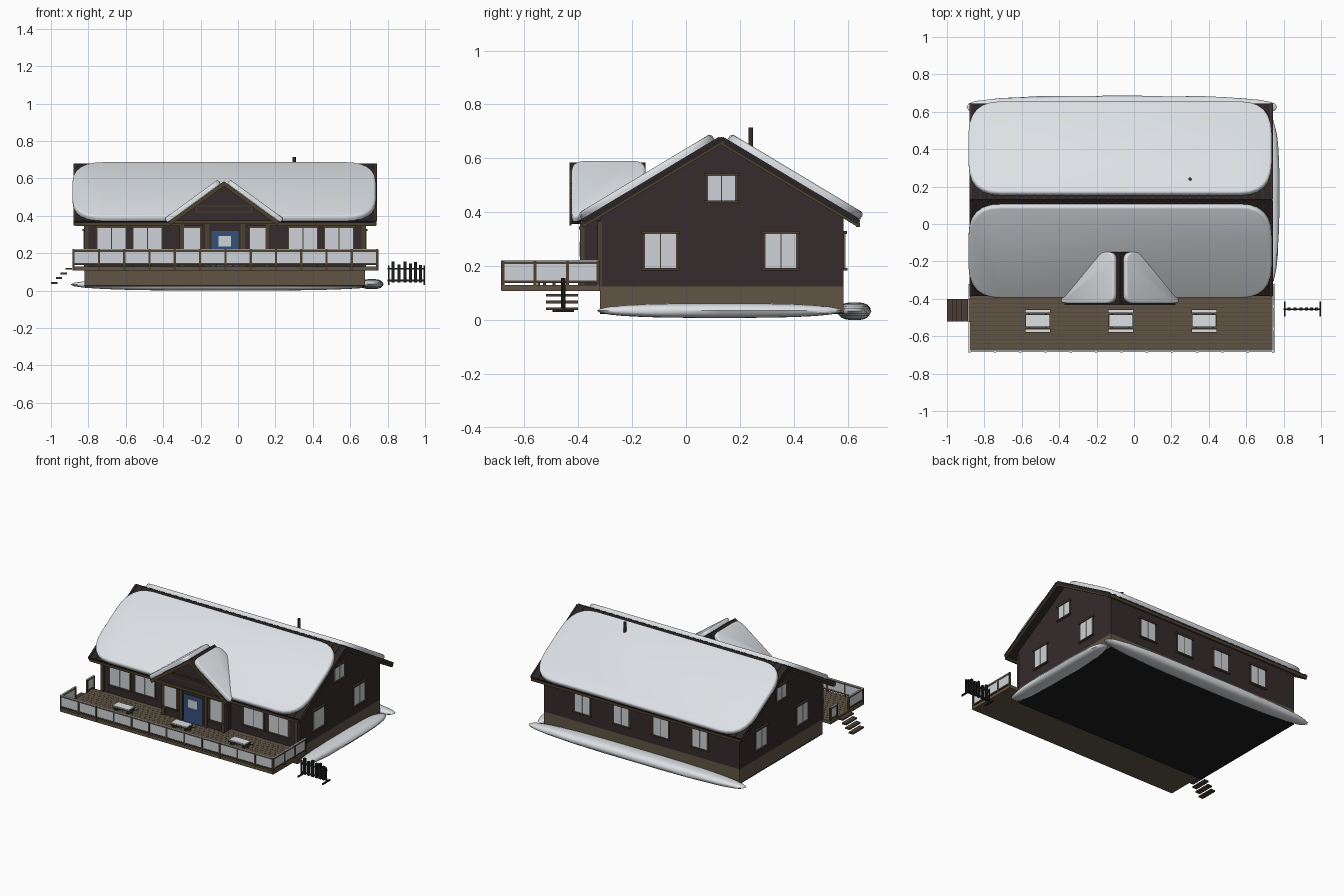
import bpy, bmesh, math, random
from mathutils import Vector

if "Cube" in bpy.data.objects:
    bpy.data.objects.remove(bpy.data.objects["Cube"])

random.seed(4)


def mat(name, r, g, b):
    m = bpy.data.materials.new(name)
    m.diffuse_color = (r, g, b, 1)
    m.use_nodes = True
    m.node_tree.nodes["Principled BSDF"].inputs["Base Color"].default_value = m.diffuse_color
    return m


WALL = mat("dark_wall_wood", .036, .024, .025)
ROOF = mat("roof_boards", .022, .017, .016)
DECK = mat("deck_wood", .115, .09, .058)
TRIM = mat("trim_wood", .075, .052, .03)
SNOW = mat("snow", .72, .75, .78)
GLASS = mat("pale_glass", .62, .65, .68)
BLUE = mat("blue_door", .035, .085, .19)
BLACK = mat("black_metal", .012, .012, .012)
STEP = mat("step_wood", .07, .045, .035)


def finish(name, bm, m, smooth=False):
    bmesh.ops.recalc_face_normals(bm, faces=bm.faces)
    me = bpy.data.meshes.new(name)
    bm.to_mesh(me)
    bm.free()
    me.materials.append(m)
    ob = bpy.data.objects.new(name, me)
    bpy.context.collection.objects.link(ob)
    if smooth:
        bpy.ops.object.select_all(action='DESELECT')
        ob.select_set(True)
        bpy.context.view_layer.objects.active = ob
        bpy.ops.object.shade_smooth_by_angle(angle=math.radians(50))
    return ob


def boxes(name, m, *bounds):
    """One object from boxes given as (x0, x1, y0, y1, z0, z1)."""
    bm = bmesh.new()
    for x0, x1, y0, y1, z0, z1 in bounds:
        vs = bmesh.ops.create_cube(bm, size=1)['verts']
        for v in vs:
            v.co = ((x0 + x1) / 2 + v.co.x * (x1 - x0),
                    (y0 + y1) / 2 + v.co.y * (y1 - y0),
                    (z0 + z1) / 2 + v.co.z * (z1 - z0))
    return finish(name, bm, m)


def sheet(name, pts, offset, m, bevel=0):
    """Extrude a flat outline by an offset, optionally rounding its far rim."""
    bm = bmesh.new()
    f = bm.faces.new([bm.verts.new(p) for p in pts])
    new = bmesh.ops.extrude_face_region(bm, geom=[f], use_keep_orig=True)['geom']
    top = [g for g in new if isinstance(g, bmesh.types.BMFace)][0]
    bmesh.ops.translate(bm, verts=top.verts, vec=offset)
    if bevel:
        bmesh.ops.bevel(bm, geom=list(top.edges), offset=bevel, segments=3,
                        profile=.5, affect='EDGES')
    return finish(name, bm, m, bool(bevel))


def rounded(poly, r, n=7):
    """Round the corners of a 2D outline."""
    out = []
    for i, p in enumerate(poly):
        p = Vector(p)
        a, b = Vector(poly[i - 1]), Vector(poly[(i + 1) % len(poly)])
        a = p + (a - p).normalized() * min(r, (a - p).length * .45)
        b = p + (b - p).normalized() * min(r, (b - p).length * .45)
        for k in range(n):
            t = k / (n - 1)
            out.append(a * (1 - t) ** 2 + p * 2 * t * (1 - t) + b * t * t)
    return out


X0, X1, Y0, Y1, RIDGE = -.82, .68, -.32, .585, .13

# House body
boxes("foundation", DECK, (X0, X1, Y0, Y1, .03, .125))
boxes("floor_underside", BLACK, (X0, X1, Y0, Y1, .022, .03))
sheet("house_walls", [(X0, Y0, .125), (X0, Y1, .125), (X0, Y1, .4), (X0, RIDGE, .672), (X0, Y0, .4)],
      (X1 - X0, 0, 0), WALL)
boxes("entry_walls", WALL, (-.31, .17, -.385, Y0, .125, .385))
boxes("corner_boards", TRIM, *[(x - .012, x + .012, y - .008, y + .008, .125, .365)
                              for x, y in ((X0 + .008, Y0), (X1 - .008, Y0), (-.3, -.385), (.16, -.385),
                                           (-.165, -.385), (.025, -.385))])

# Main roof, battens, edge boards and snow on both slopes
for s, side in ((-1, "front"), (1, "back")):
    nrm = Vector((0, s * .6, 1)).normalized()

    def on_roof(x, d, s=s):
        return Vector((x, RIDGE + s * d, .68 - .6 * d))
    sheet(side + "_roof", [on_roof(-.88, 0), on_roof(.74, 0), on_roof(.74, .515), on_roof(-.88, .515)],
          -nrm * .018, ROOF)
    for i in range(34):
        x = -.875 + i * .0487
        sheet(side + "_roof_batten", [on_roof(x, .005), on_roof(x + .01, .005),
                                      on_roof(x + .01, .512), on_roof(x, .512)], nrm * .004, WALL)
    for x in (-.88, .73):
        sheet(side + "_edge_board", [on_roof(x, 0), on_roof(x + .01, 0), on_roof(x + .01, .517),
                                     on_roof(x, .517)], -nrm * .026, TRIM)
    outline = rounded([(-.885, .022), (.737, .022), (.737, .515), (-.885, .515)], .17)
    sheet(side + "_roof_snow", [on_roof(*p) + nrm * .002 for p in outline], nrm * .028, SNOW, .014)
    y = RIDGE + s * .508
    boxes(side + "_gutter", TRIM, (-.87, .735, y - .007, y + .007, .345, .362))

# Entry gable with its own snowy roof
CX = -.075
sheet("entry_gable", [(CX - .27, -.41, .37), (CX + .27, -.41, .37), (CX, -.41, .575)], (0, .26, 0), WALL)
boxes("entry_beam", TRIM, (CX - .28, CX + .28, -.422, -.38, .357, .376))
boxes("blank_sign_frame", TRIM, (CX - .15, CX + .15, -.416, -.41, .418, .455))
boxes("blank_sign", WALL, (CX - .144, CX + .144, -.419, -.414, .423, .450))
for s, side in ((-1, "left"), (1, "right")):
    nrm = Vector((s * .73, 0, 1)).normalized()

    def on_gable(d, y, s=s):
        return Vector((CX + s * d, y, .585 - .73 * d))
    sheet(side + "_entry_roof", [on_gable(*p) for p in
          ((0, -.43), (.295, -.43), (.295, -.40), (.10, -.15), (0, -.15))], -nrm * .016, ROOF)
    sheet(side + "_entry_edge_board", [on_gable(*p) for p in
          ((0, -.433), (.297, -.433), (.297, -.424), (0, -.424))], -nrm * .022, TRIM)
    outline = rounded([(.017, -.425), (.305, -.425), (.30, -.395), (.105, -.15), (.017, -.15)], .05)
    sheet(side + "_entry_snow", [on_gable(*p) + nrm * .001 for p in outline], nrm * .026, SNOW, .011)


def window(name, axis, plane, out, c, w, z0, z1, panes=2):
    """Window on a wall; axis is the wall's normal axis, out its sign."""
    def slab(a0, a1, depth, b0, b1):
        lo, hi = sorted((plane - out * .004, plane + out * depth))
        return (lo, hi, a0, a1, b0, b1) if axis == 'x' else (a0, a1, lo, hi, b0, b1)
    h = w / 2
    boxes(name + "_frame", TRIM, slab(c - h - .004, c + h + .004, .004, z0, z1),
          slab(c - h - .012, c + h + .012, .012, z1 - .005, z1 + .006),
          slab(c - h - .012, c + h + .012, .014, z0 - .006, z0 + .003))
    pw = w / panes
    boxes(name + "_panes", GLASS, *[slab(c - h + i * pw + .002, c - h + (i + 1) * pw - .002,
                                         .007, z0 + .004, z1 - .006) for i in range(panes)])


for plane, out, side in ((X1, 1, "right"), (X0, -1, "left")):
    for c in (-.095, .352):
        window(side + "_window", 'x', plane, out, c, .118, .19, .325)
    window(side + "_attic_window", 'x', plane, out, .132, .105, .44, .54)
for x in (.38, .08, -.22, -.52):
    window("back_window", 'y', Y1, 1, x, .115, .19, .325)
for x in (-.676, -.484, .348, .54):
    window("front_window", 'y', Y0, -1, x, .152, .19, .342)
for x in (-.249, .112):
    window("entry_window", 'y', -.385, -1, x, .098, .19, .342, 1)

# Front door
boxes("front_door", BLUE, (-.142, .002, -.392, -.38, .13, .318))
boxes("door_pane", GLASS, (-.105, -.038, -.396, -.39, .235, .292))

# Deck with plank grooves
boxes("deck", DECK, (-.885, .75, -.685, Y0, .108, .13))
boxes("deck_grooves", TRIM, *[(-.87, .735, y, y + .0015, .129, .1306)
                              for y in [-.665 + i * .024 for i in range(14)]])

# Railing
step_x = 1.623 / 12
posts = [(-.879 + i * step_x, -.68) for i in range(13)]
posts += [(.744, y) for y in (-.56, -.44, -.326)] + [(-.879, y) for y in (-.525, -.395, -.326)]
boxes("railing_posts", TRIM, *[(x - .006, x + .006, y - .006, y + .006, .11, .22) for x, y in posts])
runs = [(-.879, .744, -.683, -.677), (.741, .747, -.68, -.326),
        (-.882, -.876, -.68, -.525), (-.882, -.876, -.395, -.326)]
boxes("railing_panels", GLASS, *[(a, b, c, d, .147, .208) for a, b, c, d in runs])
boxes("railing_rails", TRIM, *[(a - .002, b + .002, c - .002, d + .002, z0, z1)
                               for a, b, c, d in runs for z0, z1 in ((.138, .147), (.208, .218))])
boxes("railing_snow", SNOW, *[(a - .002, b + .002, c - .002, d + .002, .218, .222) for a, b, c, d in runs])

# Side steps
boxes("side_steps", STEP, *[(-1 + i * .026, -.966 + i * .026, -.52, -.40, .037 + i * .025, .047 + i * .025)
                            for i in range(4)])

# Picnic tables
for x in (-.515, -.07, .375):
    y = -.518
    boxes("picnic_table", TRIM, (x - .065, x + .065, y - .034, y + .034, .168, .175),
          *[(x - .068, x + .068, y + s * .052 - .01, y + s * .052 + .01, .150, .155) for s in (-1, 1)],
          *[(x + s * .045 - .004, x + s * .045 + .004, y - .055, y + .055, .143, .15) for s in (-1, 1)],
          *[(x + s * .045 - .004, x + s * .045 + .004, y + t * .028 - .005, y + t * .028 + .005, .13, .168)
            for s in (-1, 1) for t in (-1, 1)])
    boxes("table_snow", SNOW, (x - .062, x + .062, y - .031, y + .031, .175, .182),
          *[(x - .066, x + .066, y + s * .052 - .007, y + s * .052 + .007, .155, .159) for s in (-1, 1)])

# Chimney pipe
bm = bmesh.new()
bmesh.ops.create_cone(bm, cap_ends=True, segments=12, radius1=.009, radius2=.009, depth=.16)
bmesh.ops.translate(bm, verts=bm.verts, vec=(.30, .24, .635))
finish("chimney_pipe", bm, WALL, True)

# Ski rack
boxes("ski_rack_frame", BLACK, (.80, 1.0, -.459, -.451, .112, .121), (.80, 1.0, -.459, -.451, .05, .059),
      *[(x - .004, x + .004, -.459, -.451, .03, .135) for x in (.805, .995)],
      *[(x - .004, x + .004, -.495, -.415, .03, .04) for x in (.805, .995)])
boxes("rack_skis", BLACK, *[(x - .008, x + .008, -.463, -.447, .045, z)
                            for x, z in zip((.83, .86, .893, .922, .95, .975), (.155, .14, .157, .145, .152, .138))])


# Snow banks along the ground
def bank(name, c, r):
    bm = bmesh.new()
    bmesh.ops.create_uvsphere(bm, u_segments=32, v_segments=12, radius=1)
    for v in bm.verts:
        p = [math.copysign(abs(a) ** e, a) for a, e in zip(v.co, (.7, .7, .9))]
        k = 1 + random.uniform(-.06, .06) * (1 - abs(v.co.z) ** 2)
        v.co = [c[i] + r[i] * p[i] * (k if r[i] < .2 and i < 2 else 1) for i in range(3)]
    finish(name, bm, SNOW, True)


bank("back_snow_bank", (-.065, .625, .033), (.83, .06, .033))
bank("right_snow_bank", (.715, .125, .035), (.06, .455, .027))
